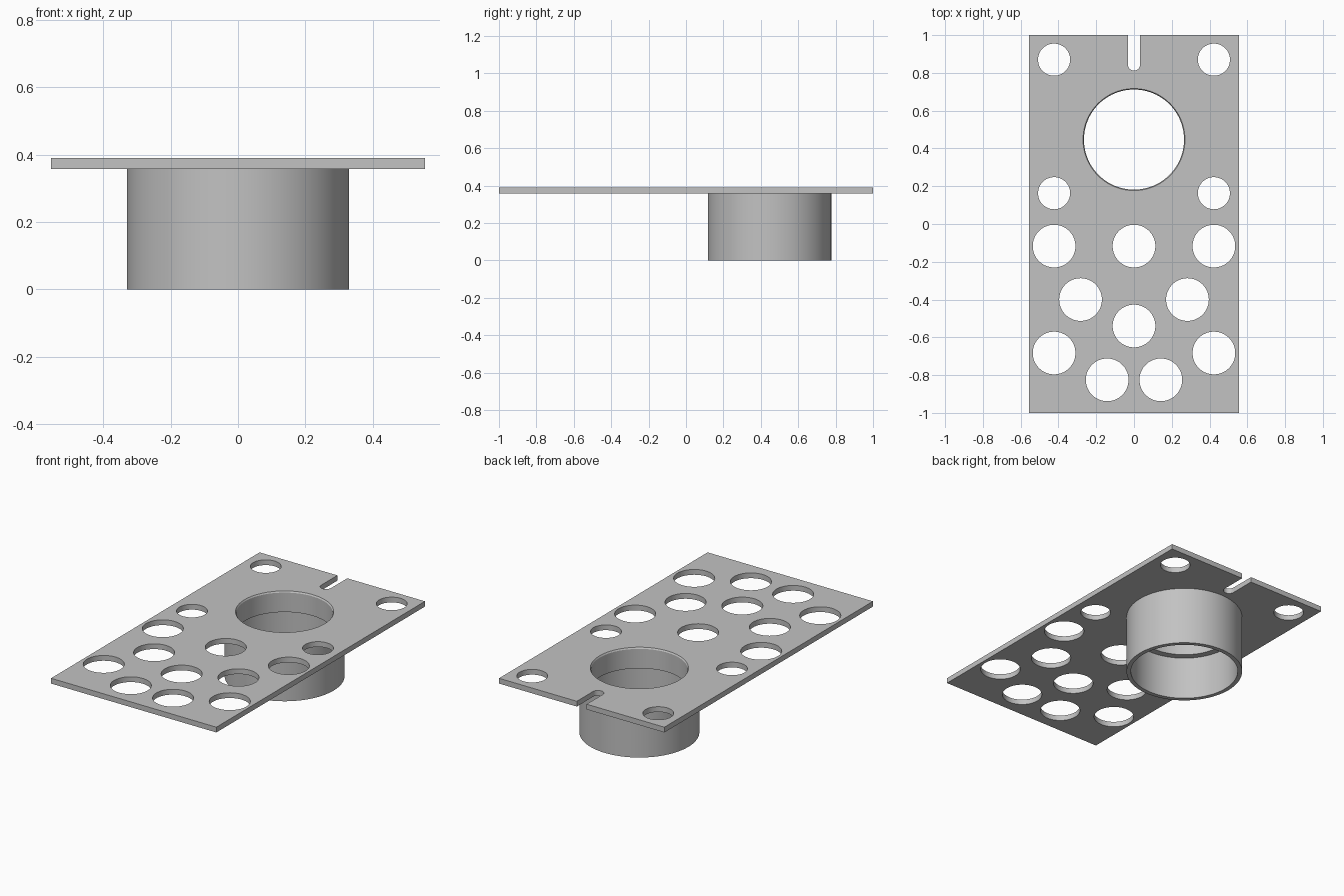
import bpy
import bmesh
import math

if "Cube" in bpy.data.objects:
    bpy.data.objects.remove(bpy.data.objects["Cube"], do_unlink=True)

WIDTH, LENGTH = 1.11, 2.0
TOP, UNDER = 0.39, 0.358
BORE_Y = 0.447
RIM = 0.27

grey = bpy.data.materials.new("light_grey")
grey.use_nodes = True
colour = (0.54, 0.54, 0.54, 1)
grey.diffuse_color = colour
grey.node_tree.nodes["Principled BSDF"].inputs["Base Color"].default_value = colour


def arc(x, y, r, start=0.0, sweep=math.tau, n=64, closed=True):
    steps = n if closed else n - 1
    return [(x + r * math.cos(start + sweep * i / steps),
             y + r * math.sin(start + sweep * i / steps)) for i in range(n)]


def finish(obj):
    obj.data.materials.clear()
    obj.data.materials.append(grey)
    bpy.ops.object.select_all(action='DESELECT')
    obj.select_set(True)
    bpy.context.view_layer.objects.active = obj
    bpy.ops.object.shade_smooth_by_angle(angle=math.radians(30))


# Plate outline with a round-ended slot in the back edge
w, h, s = WIDTH / 2, LENGTH / 2, 0.033
outline = [(-w, -h), (w, -h), (w, h), (s, h)]
outline += arc(0, 0.845, s, 0, -math.pi, 20, closed=False)
outline += [(-s, h), (-w, h)]
loops = [outline, arc(0, BORE_Y, RIM, n=96)]

# Corner mounting holes
for x in (-0.423, 0.423):
    for y in (0.87, 0.163):
        loops.append(arc(x, y, 0.085))

# Larger holes, mirrored about the centre line
for x, y in [(0, -0.117), (0.423, -0.117), (0.283, -0.4),
             (0, -0.54), (0.423, -0.683), (0.142, -0.825)]:
    for side in {x, -x}:
        loops.append(arc(side, y, 0.113))

curve = bpy.data.curves.new("plate", 'CURVE')
curve.dimensions = '2D'
curve.fill_mode = 'BOTH'
curve.extrude = (TOP - UNDER) / 2
for loop in loops:
    spline = curve.splines.new('POLY')
    spline.points.add(len(loop) - 1)
    for point, (x, y) in zip(spline.points, loop):
        point.co = (x, y, 0, 1)
    spline.use_cyclic_u = True
plate = bpy.data.objects.new("plate", curve)
plate.location.z = (TOP + UNDER) / 2
bpy.context.collection.objects.link(plate)
bpy.ops.object.select_all(action='DESELECT')
plate.select_set(True)
bpy.context.view_layer.objects.active = plate
bpy.ops.object.convert(target='MESH')
plate = bpy.context.view_layer.objects.active
finish(plate)

# Collar: turned profile with chamfered rim, inner lip and wider lower bore
profile = [(0.33, UNDER), (0.33, 0), (0.305, 0), (0.305, 0.264),
           (0.265, 0.264), (0.265, TOP - 0.008), (RIM, TOP)]
bm = bmesh.new()
verts = [bm.verts.new((r, 0, z)) for r, z in profile]
edges = [bm.edges.new(pair) for pair in zip(verts, verts[1:])]
bmesh.ops.spin(bm, geom=verts + edges, cent=(0, 0, 0), axis=(0, 0, 1),
               angle=math.tau, steps=96)
bmesh.ops.remove_doubles(bm, verts=bm.verts, dist=0.0001)
bmesh.ops.recalc_face_normals(bm, faces=bm.faces)
# Make sure the outer wall faces outward
wall = max(bm.faces, key=lambda f: f.calc_center_median().xy.length)
if wall.normal.xy.dot(wall.calc_center_median().xy) < 0:
    bmesh.ops.reverse_faces(bm, faces=bm.faces)
mesh = bpy.data.meshes.new("collar")
bm.to_mesh(mesh)
bm.free()
collar = bpy.data.objects.new("collar", mesh)
collar.location.y = BORE_Y
bpy.context.collection.objects.link(collar)
finish(collar)
